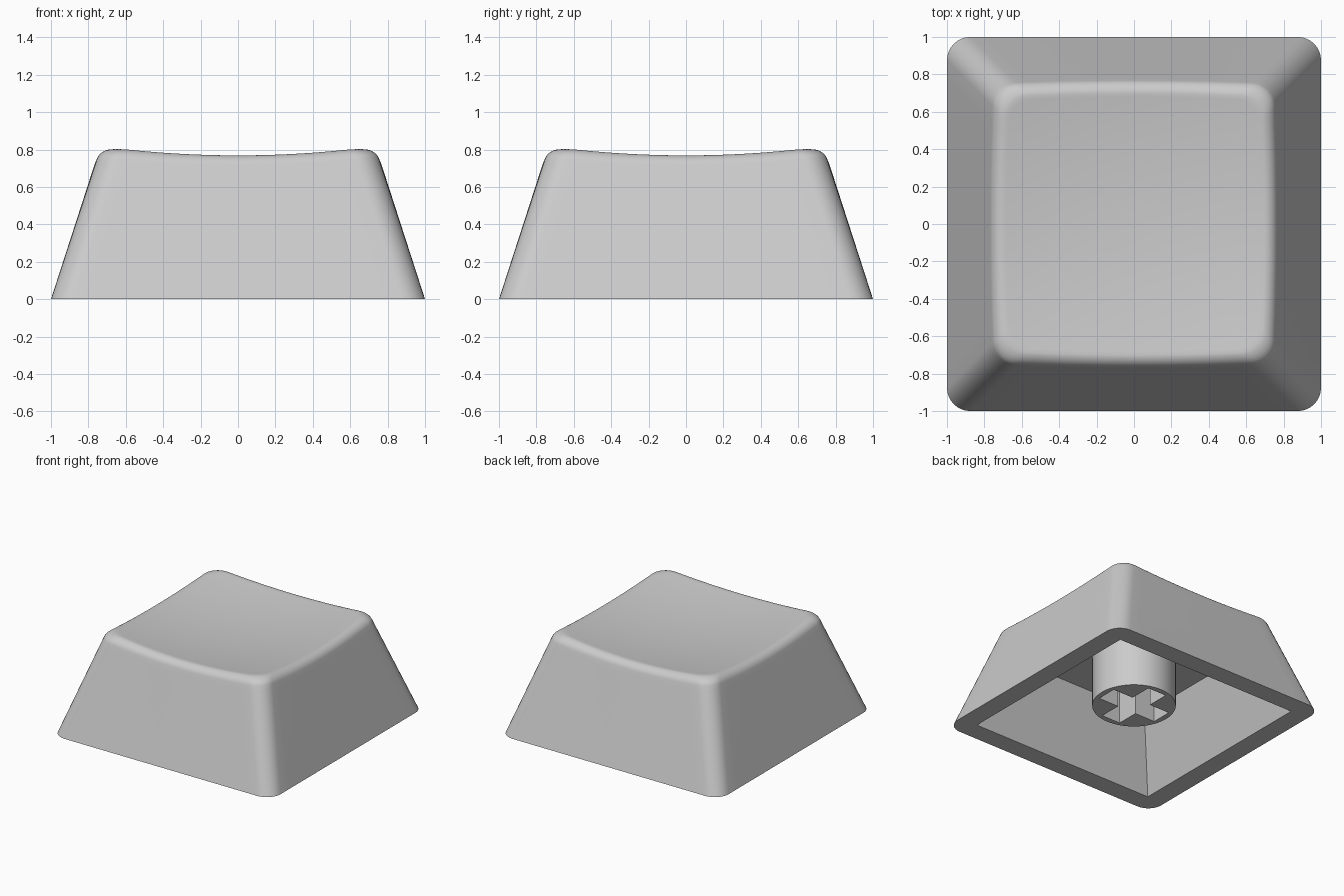
import bpy, bmesh, math
from mathutils import Matrix

if "Cube" in bpy.data.objects:
    bpy.data.objects.remove(bpy.data.objects["Cube"])

SLOPE, FILLET, CORNER = 0.32, 0.07, 0.125
ARC, SIDE = 8, 16          # segments per rounded corner / straight side

grey = bpy.data.materials.new("plain_grey")
grey.diffuse_color = (0.6, 0.6, 0.6, 1)
grey.use_nodes = True
grey.node_tree.nodes["Principled BSDF"].inputs["Base Color"].default_value = grey.diffuse_color


def dish(x, y):
    """Height of the scooped top."""
    return 0.722 + 0.095 * (x * x + y * y)


def outline(i, h, r):
    """Point i of a rounded square with half width h and corner radius r."""
    k, j = divmod(i, ARC + SIDE)
    if j <= ARC:
        a = math.radians(90 * j / ARC)
        x, y = h - r + r * math.cos(a), h - r + r * math.sin(a)
    else:
        t = (j - ARC) / SIDE
        x, y = (h - r) * (1 - 2 * t), h
    for _ in range(k):
        x, y = -y, x
    return x, y


COUNT = 4 * (ARC + SIDE)


def finish(bm, name):
    bmesh.ops.recalc_face_normals(bm, faces=bm.faces)
    mesh = bpy.data.meshes.new(name)
    bm.to_mesh(mesh)
    bm.free()
    obj = bpy.data.objects.new(name, mesh)
    bpy.context.collection.objects.link(obj)
    mesh.materials.append(grey)
    return obj


def smooth(obj):
    bpy.ops.object.select_all(action='DESELECT')
    obj.select_set(True)
    bpy.context.view_layer.objects.active = obj
    bpy.ops.object.shade_smooth_by_angle(angle=math.radians(30))


# Cap shell: rings run from the cavity ceiling, over the rim, up to the top
rings = []
for h, z in ((0.64, 0.56), (0.84, 0.0)):
    rings.append([(*outline(i, h, 0), z) for i in range(COUNT)])

tilt = math.atan(SLOPE)
inset = FILLET * math.tan((math.pi / 2 - tilt) / 2)
edge = [1 - SLOPE * dish(*outline(i, 0.755, CORNER)) for i in range(COUNT)]

fillet = []
for s in range(9):
    a = tilt + (math.pi / 2 - tilt) * s / 8
    ring = []
    for i in range(COUNT):
        x, y = outline(i, edge[i] - inset + FILLET * math.cos(a), CORNER)
        sx, sy = outline(i, edge[i] - inset, CORNER)
        ring.append((x, y, dish(sx, sy) - FILLET * (1 - math.sin(a))))
    fillet.append(ring)

base = [(*outline(i, 1.0, CORNER), 0.0) for i in range(COUNT)]
for t in (0, 0.05, 0.5, 0.95):          # sloping outer wall
    rings.append([tuple(b + (f - b) * t for b, f in zip(p, q))
                  for p, q in zip(base, fillet[0])])
rings += fillet
for s in (0.97, 0.88, 0.76, 0.64, 0.52, 0.4, 0.28, 0.15):   # scooped top
    rings.append([(x * s, y * s, dish(x * s, y * s)) for x, y, _ in fillet[-1]])

bm = bmesh.new()
loops = [[bm.verts.new(p) for p in ring] for ring in rings]
for lo, hi in zip(loops, loops[1:]):
    for i in range(COUNT):
        j = (i + 1) % COUNT
        bm.faces.new((lo[i], lo[j], hi[j], hi[i]))
for loop, z in ((loops[0], 0.56), (loops[-1], dish(0, 0))):
    mid = bm.verts.new((0, 0, z))
    for i in range(COUNT):
        bm.faces.new((loop[i], loop[(i + 1) % COUNT], mid))
bmesh.ops.remove_doubles(bm, verts=bm.verts, dist=1e-5)
smooth(finish(bm, "cap_shell"))

# Stem: round post under the ceiling with a cross-shaped socket
bm = bmesh.new()
bmesh.ops.create_cone(bm, cap_ends=True, segments=64, radius1=0.315, radius2=0.315,
                      depth=0.5, matrix=Matrix.Translation((0, 0, 0.36)))
stem = finish(bm, "stem")

L, W = 0.27, 0.085
bm = bmesh.new()
quarter = [(L, -W), (L, W), (W, W)]
pts = []
for k in range(4):
    pts += quarter
    quarter = [(-y, x) for x, y in quarter]
face = bm.faces.new([bm.verts.new((x, y, 0.05)) for x, y in pts])
top = bmesh.ops.extrude_face_region(bm, geom=[face])["geom"]
bmesh.ops.translate(bm, vec=(0, 0, 0.5),
                    verts=[v for v in top if isinstance(v, bmesh.types.BMVert)])
cutter = finish(bm, "socket_cutter")
cutter.hide_render = True
cutter.hide_set(True)

cut = stem.modifiers.new("socket", 'BOOLEAN')
cut.operation = 'DIFFERENCE'
cut.solver = 'EXACT'
cut.object = cutter
bpy.context.view_layer.objects.active = stem
stem.select_set(True)
bpy.ops.object.modifier_apply(modifier="socket")
smooth(stem)
